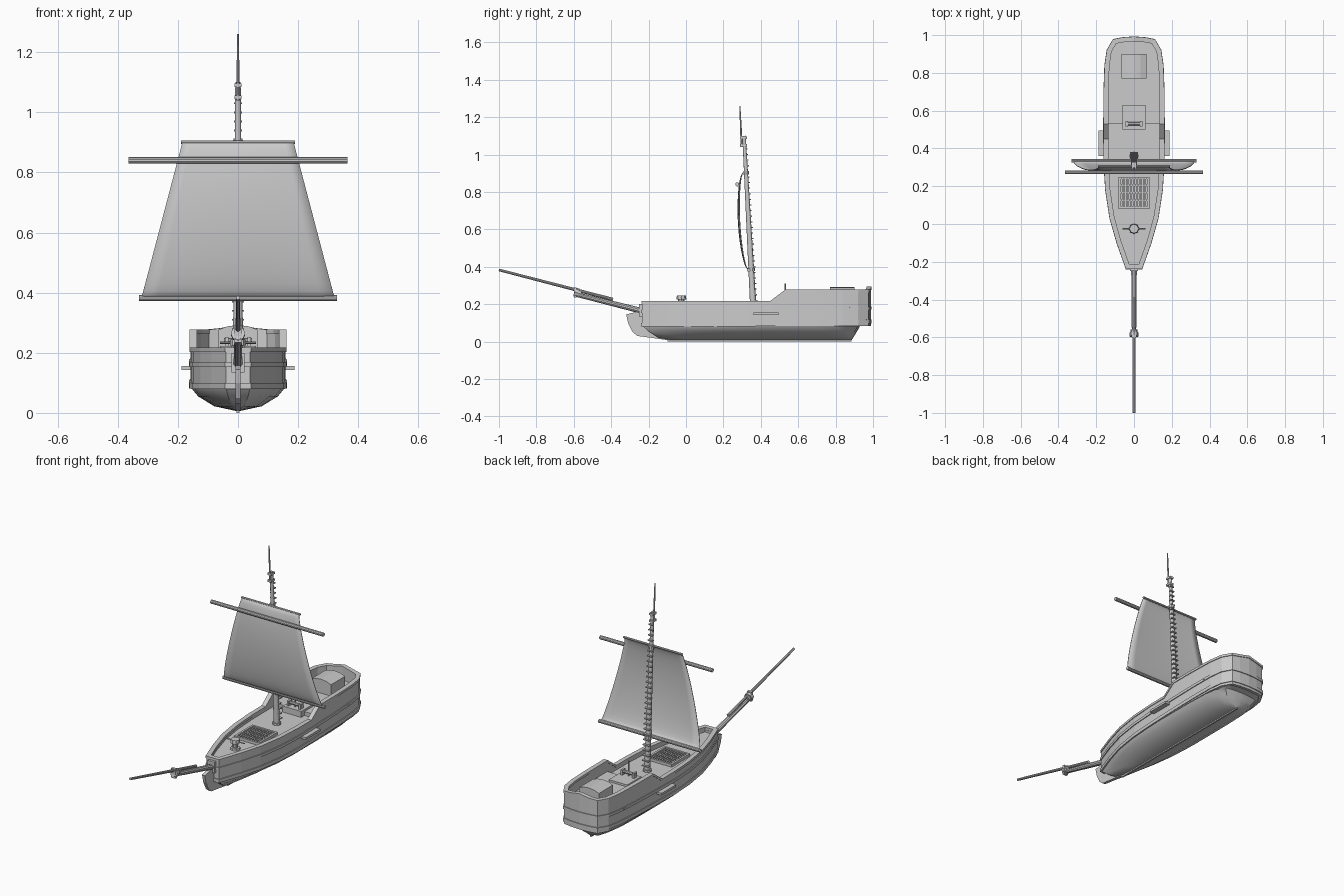
import bpy, bmesh, math
from mathutils import Vector

if "Cube" in bpy.data.objects:
    bpy.data.objects.remove(bpy.data.objects["Cube"])


def finish(name, bm, smooth=False):
    bmesh.ops.recalc_face_normals(bm, faces=bm.faces)
    me = bpy.data.meshes.new(name)
    bm.to_mesh(me)
    bm.free()
    ob = bpy.data.objects.new(name, me)
    bpy.context.collection.objects.link(ob)
    if smooth:
        bpy.context.view_layer.objects.active = ob
        ob.select_set(True)
        bpy.ops.object.shade_smooth_by_angle(angle=math.radians(35))
        ob.select_set(False)
    return ob


def add_box(bm, x0, x1, y0, y1, z0, z1):
    vs = bmesh.ops.create_cube(bm, size=1)['verts']
    for v in vs:
        v.co = Vector(((x0 + x1) / 2 + v.co.x * (x1 - x0),
                       (y0 + y1) / 2 + v.co.y * (y1 - y0),
                       (z0 + z1) / 2 + v.co.z * (z1 - z0)))


def boxes(name, *dims):
    bm = bmesh.new()
    for d in dims:
        add_box(bm, *d)
    return finish(name, bm)


def add_rod(bm, a, b, r1, r2=None, n=10):
    a, b = Vector(a), Vector(b)
    vs = bmesh.ops.create_cone(bm, cap_ends=True, segments=n, radius1=r1,
                               radius2=r1 if r2 is None else r2, depth=(b - a).length)['verts']
    rot = (b - a).to_track_quat('Z', 'Y')
    for v in vs:
        v.co = (a + b) / 2 + rot @ v.co


def rod(name, a, b, r1, r2=None, n=10):
    bm = bmesh.new()
    add_rod(bm, a, b, r1, r2, n)
    return finish(name, bm, True)


def loft(name, loops, closed=False, smooth=False):
    bm = bmesh.new()
    rings = [[bm.verts.new(p) for p in lp] for lp in loops]
    n = len(rings[0])
    pairs = list(zip(rings, rings[1:])) + ([(rings[-1], rings[0])] if closed else [])
    for r, s in pairs:
        for i in range(n):
            j = (i + 1) % n
            bm.faces.new((r[i], r[j], s[j], s[i]))
    if not closed:
        bm.faces.new(rings[0])
        bm.faces.new(rings[-1])
    return finish(name, bm, smooth)


def extrude_x(name, profile, half):
    return loft(name, [[(s * half, y, z) for y, z in profile] for s in (-1, 1)])


# Plan outline of the hull, right half from bow to stern
half = [(.04, -.235), (.088, -.10), (.125, .03), (.148, .18), (.157, .33), (.158, .45),
        (.158, .53), (.157, .70), (.152, .84), (.14, .92), (.108, .975), (.06, .984)]
outline = half + [(0, .988)] + [(-x, y) for x, y in reversed(half)]


def offset(pts, d):
    out = []
    for i, p in enumerate(pts):
        p = Vector(p)
        a = (p - Vector(pts[i - 1])).normalized()
        b = (Vector(pts[(i + 1) % len(pts)]) - p).normalized()
        n = Vector((a.y, -a.x)) + Vector((b.y, -b.x))
        n.normalize()
        out.append(p + n * d / max(.4, n.dot(Vector((a.y, -a.x)))))
    return out


def sheer(y):
    if y > .98:
        return .292 - .012 * (y < .986)
    return .215 + .06 * min(1, max(0, (y - .45) / .08))


def band(name, d_in, d_out, low, high):
    inner, outer = offset(outline, d_in), offset(outline, d_out)
    lp = [[(p.x, p.y, f(o[1])) for p, o in zip(src, outline)]
          for src, f in ((outer, low), (outer, high), (inner, high), (inner, low))]
    return loft(name, lp, True)


# Hull sides, wales and cap rail
band('hull_sides', -.018, 0, lambda y: .082, sheer)
rise = lambda y: .025 * max(0, y - .3)
for nm, z, h in (('lower_wale', .08, .02), ('middle_wale', .153, .016)):
    band(nm, -.01, .005, lambda y: z + rise(y), lambda y: z + h + rise(y))
band('cap_rail', -.022, .004, lambda y: sheer(y) - .012, lambda y: sheer(y) + .002)

# Underwater hull, narrowing in levels to the keel
levels = [(.09, 1, -.235, .975), (.082, .98, -.23, .93), (.055, .84, -.2, .915),
          (.022, .5, -.15, .895), (.007, .06, -.08, .885)]
loft('hull_bottom', [[(x * k, y0 + (y + .235) / 1.223 * (y1 - y0), z) for x, y in outline]
                     for z, k, y0, y1 in levels], smooth=True)
boxes('keel', (-.005, .005, -.1, .885, 0, .012))
extrude_x('stem_cutwater', [(-.22, .175), (-.24, .165), (-.32, .145), (-.31, .10), (-.285, .05),
                            (-.26, .03), (-.17, .018), (-.1, .008), (-.1, .05), (-.2, .09)], .009)

# Decks
deck = offset(outline, -.01)
loft('main_deck', [[(p.x, p.y, z) for p in deck] for z in (.175, .187)])
aft = [p for p, o in zip(deck, outline) if o[1] > .52]
loft('quarter_deck', [[(p.x, p.y, z) for p in aft] for z in (.18, .21)])

# Side channel platforms
for s, nm in ((1, 'right'), (-1, 'left')):
    boxes('channel_' + nm, (min(s * .15, s * .188), max(s * .15, s * .188), .36, .495, .143, .156))
    boxes('side_step_' + nm, (min(s * .15, s * .16), max(s * .15, s * .16), .775, .805, .172, .178))

# Grated deck hatch
frame = [(s * .076 - .006, s * .076 + .006, .08, .25, .185, .203) for s in (-1, 1)]
frame += [(-.08, .08, y - .006, y + .006, .185, .203) for y in (.086, .244)]
bars = [(-.06 + i * .015 - .004, -.06 + i * .015 + .004, .09, .24, .185, .199) for i in range(9)]
cross = [(-.075, .075, y - .004, y + .004, .185, .196) for y in (.125, .165, .205)]
boxes('hatch_grating', *(frame + bars + cross))

# Capstan
bm = bmesh.new()
for z0, z1, r1, r2 in ((.185, .197, .028, .026), (.197, .225, .014, .018), (.225, .245, .027, .024)):
    add_rod(bm, (0, -.025, z0), (0, -.025, z1), r1, r2, 8)
add_rod(bm, (-.06, -.025, .234), (.06, -.025, .234), .004, n=6)
finish('capstan', bm)

# Low companion hatch with windlass
boxes('companion_hatch', (-.06, .06, .5, .63, .185, .222))
bm = bmesh.new()
for s in (-1, 1):
    add_box(bm, s * .038 - .006, s * .038 + .006, .515, .545, .22, .252)
add_rod(bm, (-.046, .53, .24), (.046, .53, .24), .009, n=8)
add_rod(bm, (0, .53, .22), (0, .53, .31), .004, n=6)
finish('windlass', bm)

# Stern cabin box with arched lid
bm = bmesh.new()
arch = [(-.065, .20), (.065, .20), (.065, .277), (.035, .288), (0, .292), (-.035, .288), (-.065, .277)]
bm.free()
loft('stern_cabin', [[(x, y, z) for x, z in arch] for y in (.77, .90)])

# Raked mast, topmast and bands
mast_y = lambda z: .36 - .05 * (z - .185) / .915
rod('mast', (0, mast_y(.185), .18), (0, mast_y(1.1), 1.1), .017, .009, 12)
rod('topmast', (0, .298, 1.04), (0, .288, 1.26), .006, .003, 8)
bm = bmesh.new()
for z, r in ((.19, .024), (.385, .021), (.9, .017)):
    add_rod(bm, (0, mast_y(z), z - .008), (0, mast_y(z), z + .008), r, n=10)
for z in (1.05, 1.09):
    add_box(bm, -.012, .012, .29, .325, z - .006, z + .006)
finish('mast_bands', bm)

# Climbing cleats up the back of the mast
bm = bmesh.new()
for i in range(28):
    z = .22 + i * .03
    w = .021 - .008 * i / 27
    add_box(bm, -w, w, mast_y(z), mast_y(z) + w + .003, z - .003, z + .003)
finish('mast_cleats', bm)

# Yards
rod('bottom_yard', (-.33, .335, .382), (.33, .335, .382), .01)
rod('head_yard', (-.19, .306, .9), (.19, .306, .9), .006, n=8)
rod('long_yard', (-.365, .274, .84), (.365, .274, .84), .011)

# Billowing sail
bm = bmesh.new()
NU, NV = 12, 16
grid = []
for j in range(NV + 1):
    v = (1 - math.cos(math.pi * j / NV)) / 2
    row = []
    for i in range(NU + 1):
        u = i / NU * 2 - 1
        belly = .04 * math.sqrt(max(0, math.sin(math.pi * v))) * (1 - .22 * u * u)
        row.append(bm.verts.new((u * (.32 - .135 * v), .332 - .026 * v - belly, .387 + .513 * v)))
    grid.append(row)
for a, b in zip(grid, grid[1:]):
    for i in range(NU):
        bm.faces.new((a[i], a[i + 1], b[i + 1], b[i]))
sail = finish('sail', bm, True)
m = sail.modifiers.new('thickness', 'SOLIDIFY')
m.thickness, m.offset = .004, 0

# Bowsprit, its extension boom and cap
rod('bowsprit', (0, -.2, .155), (0, -.6, .255), .016, .012, 10)
rod('jib_boom', (0, -.39, .225), (0, -1.0, .383), .009, .007, 10)
bm = bmesh.new()
for y, z, r in ((-.585, .262, .024), (-.57, .257, .019)):
    add_rod(bm, (0, y - .01, z + .0026), (0, y + .01, z - .0026), r, n=8)
add_box(bm, -.014, .014, -.6, -.585, .235, .29)
finish('bowsprit_cap', bm)
boxes('bowsprit_collar', (-.022, .022, -.25, -.215, .135, .2))
